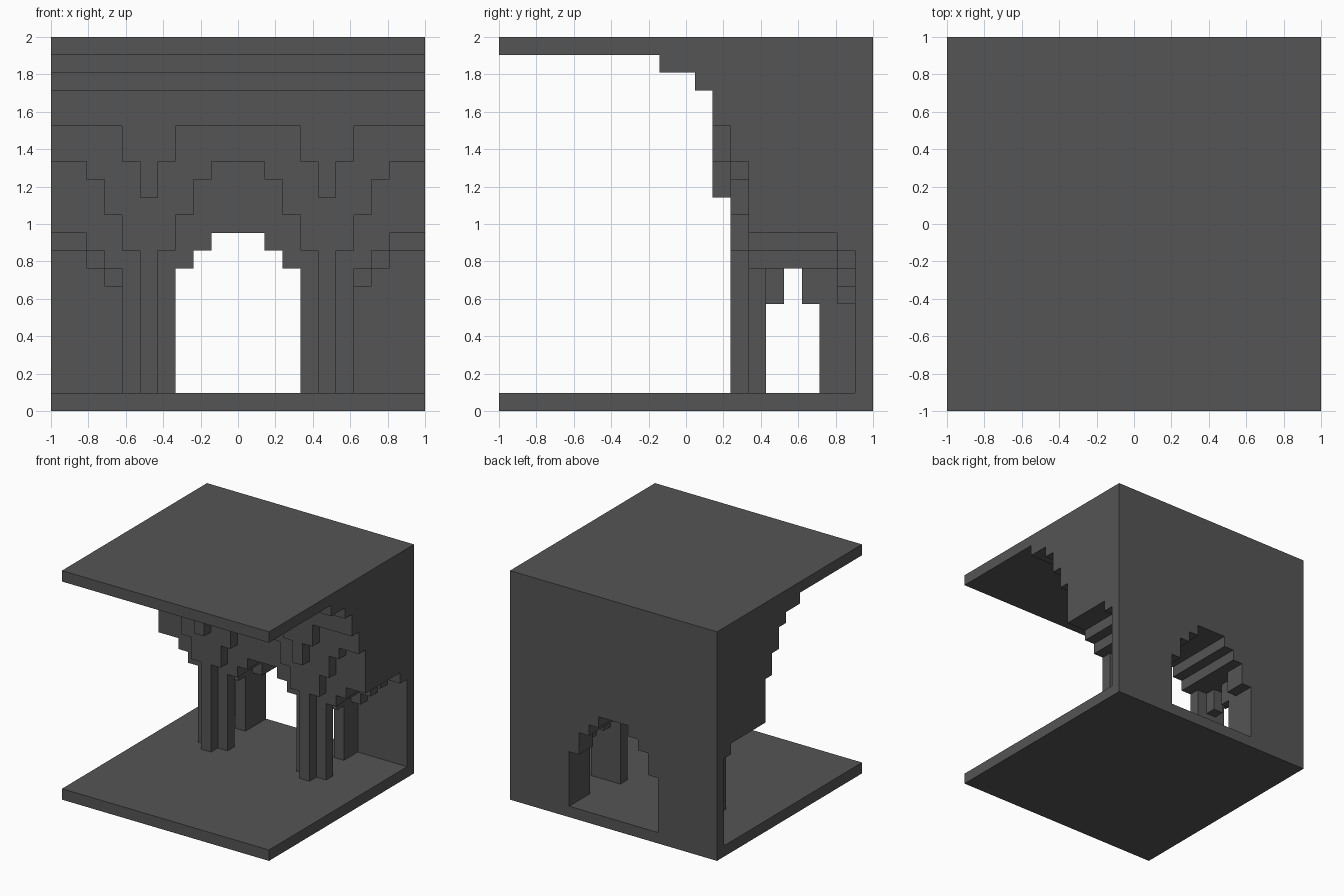
import bpy
import bmesh

cube = bpy.data.objects.get("Cube")
if cube:
    bpy.data.objects.remove(cube, do_unlink=True)

N = 21                 # blocks along each side
U = 2.0 / N            # size of one block

stone = bpy.data.materials.new("dark grey stone")
stone.use_nodes = True
GREY = (0.09, 0.09, 0.09, 1.0)
stone.diffuse_color = GREY
stone.node_tree.nodes["Principled BSDF"].inputs["Base Color"].default_value = GREY


def extrude(name, profile, axis, start, end):
    """Extrude a closed profile (block units) along x or y."""
    def place(a, b, d):
        x, y = (d, a) if axis == "x" else (a, d)
        return (x * U - 1, y * U - 1, b * U)

    bm = bmesh.new()
    face = bm.faces.new([bm.verts.new(place(a, b, start)) for a, b in profile])
    moved = bmesh.ops.extrude_face_region(bm, geom=[face], use_keep_orig=True)
    shift = (end - start) * U
    bmesh.ops.translate(bm, vec=(shift, 0, 0) if axis == "x" else (0, shift, 0),
                        verts=[v for v in moved["geom"] if isinstance(v, bmesh.types.BMVert)])
    bmesh.ops.recalc_face_normals(bm, faces=bm.faces)
    mesh = bpy.data.meshes.new(name)
    bm.to_mesh(mesh)
    bm.free()
    mesh.materials.append(stone)
    obj = bpy.data.objects.new(name, mesh)
    bpy.context.collection.objects.link(obj)
    return obj


def arcade(name, y0, y1, steps, top=18):
    """Slab with a stepped underside; steps are (x start, height) up to the
    centre and are mirrored to the other half."""
    half = []
    for i, (x, z) in enumerate(steps):
        if i:
            half.append((x, steps[i - 1][1]))
        half.append((x, z))
    profile = half + [(N - x, z) for x, z in reversed(half)]
    extrude(name, profile + [(N, top), (0, top)], "y", y0, y1)


# Floor and the overhanging ceiling that steps down towards the back
extrude("floor", [(0, 0), (N, 0), (N, 1), (0, 1)], "x", 0, N)
extrude("ceiling", [(0, 20), (9, 20), (9, 19), (11, 19), (11, 18), (N, 18), (N, N), (0, N)],
        "x", 0, N)

# Corbels and front arches with slim columns
arcade("front_corbels", 12, 13, [(0, 16), (4, 14), (5, 12), (6, 14), (7, 16)])
arcade("front_arches", 13, 14, [(0, 14), (2, 13), (3, 11), (4, 9), (5, 1),
                                (6, 9), (7, 11), (8, 13), (9, 14)])
arcade("front_piers", 14, 15, [(0, 10), (2, 9), (3, 8), (4, 1), (7, 8), (8, 9), (9, 10)])

# Vaults with the small pointed side arches between the piers
vault = [(0, 10), (2, 9), (3, 8), (7, 8), (8, 9), (9, 10)]


def with_rib(height):
    return vault[:3] + [(5, height), (6, 8)] + vault[4:]


arcade("vault_front", 15, 16, with_rib(6))
arcade("vault_crown", 16, 17, [p for p in vault if p[0] != 7])
arcade("vault_rear", 17, 18, with_rib(6))
arcade("rear_piers", 18, 19, with_rib(1))

# Rear ribs and the back wall with its central doorway
arcade("rear_ribs", 19, 20, [(0, 9), (2, 8), (3, 7), (4, 6), (5, 1),
                             (6, 6), (7, 8), (8, 9), (9, 10)])
arcade("back_wall", 20, 21, [(0, 1), (6, 6), (7, 8), (8, 9), (9, 10)])
